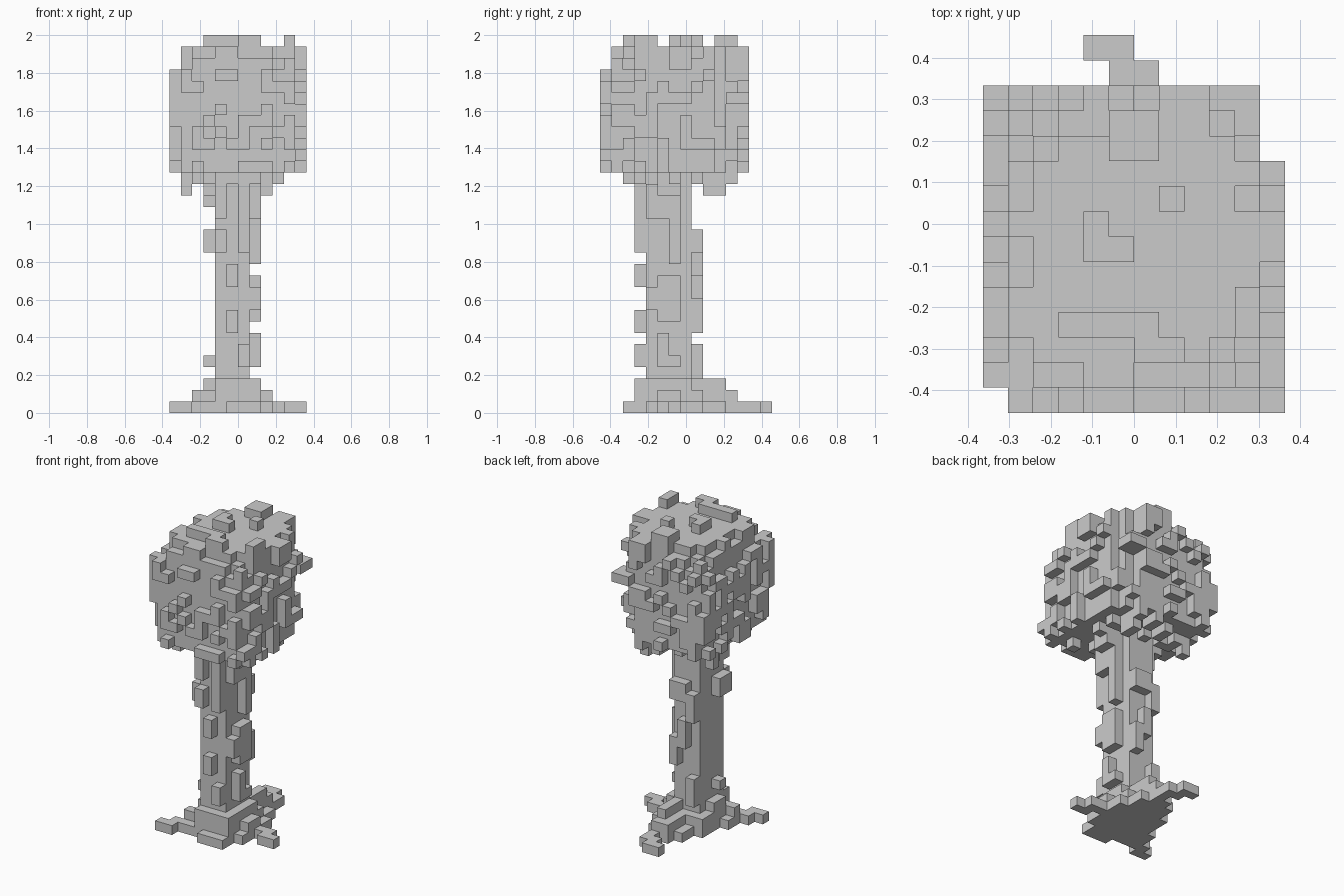
import bpy
import bmesh
import random
from itertools import product
from mathutils import Vector

random.seed(11)
CELL = 2 / 33
ORIGIN = Vector((-6, -7.5, 0))
STEPS = [(1, 0, 0), (-1, 0, 0), (0, 1, 0), (0, -1, 0), (0, 0, 1), (0, 0, -1)]

old = bpy.data.objects.get("Cube")
if old:
    bpy.data.objects.remove(old, do_unlink=True)


def block(xs, ys, zs):
    """Grid cells filling the given half-open ranges."""
    return set(product(range(*xs), range(*ys), range(*zs)))


def blocks(*specs):
    return set().union(*(block(*s) for s in specs))


def shift(cell, step):
    return tuple(a + b for a, b in zip(cell, step))


def build(name, cells):
    """Skin a set of cells, keeping only the outward faces."""
    bm = bmesh.new()
    for cell in sorted(cells):
        centre = Vector(cell) + Vector((0.5, 0.5, 0.5)) + ORIGIN
        for step in STEPS:
            if shift(cell, step) in cells:
                continue
            n = Vector(step)
            u = Vector((step[1], step[2], step[0]))
            v = n.cross(u)
            corners = (u + v, v - u, -u - v, u - v)
            bm.faces.new([bm.verts.new((centre + (n + c) / 2) * CELL) for c in corners])
    bmesh.ops.remove_doubles(bm, verts=bm.verts, dist=CELL / 100)
    mesh = bpy.data.meshes.new(name)
    bm.to_mesh(mesh)
    bm.free()
    obj = bpy.data.objects.new(name, mesh)
    bpy.context.collection.objects.link(obj)
    return obj


# Canopy: square-sided block with a rounded top and a ragged outer layer
def in_crown(cell):
    i, j, k = cell
    if k < 30:
        return i + j < 20
    a, b, c = (i - 5.5) / 5, (j - 6) / 5.5, (k - 25.5) / 6
    return a**4 + b**4 + c**4 < 1.18


def can_sprout(cell):
    i, j, k = cell
    underside = k == 20 and 1 < i < 10 and j > 1
    upper_rim = k in (30, 31) and i > 0 and j > 0
    density = 0.25 if k in (21, 22) else 0.43
    return (underside or 20 < k < 30 or upper_rim) and random.random() < density


crown = {c for c in block((1, 11), (1, 12), (21, 32)) if in_crown(c)}
shell = {shift(c, s) for c in crown for s in STEPS} - crown
leaves = {c for c in sorted(shell) if can_sprout(c)}

top_tufts = blocks(
    ((4, 5), (6, 8), (32, 33)), ((5, 6), (6, 7), (32, 33)),
    ((3, 7), (3, 4), (32, 33)), ((6, 8), (2, 3), (32, 33)),
    ((5, 7), (10, 12), (31, 33)), ((7, 8), (8, 9), (32, 33)),
    ((10, 11), (3, 5), (30, 33)))
side_tufts = blocks(
    ((0, 2), (11, 13), (23, 26)), ((11, 12), (0, 2), (22, 23)),
    ((0, 1), (1, 2), (25, 27)), ((0, 1), (1, 2), (28, 30)),
    ((0, 1), (5, 7), (21, 23)), ((7, 9), (0, 1), (21, 22)),
    ((9, 11), (11, 13), (27, 28)), ((10, 12), (6, 8), (30, 32)),
    ((7, 9), (11, 13), (30, 32)), ((4, 6), (1, 2), (30, 32)))
hanging_tufts = blocks(
    ((3, 9), (5, 7), (19, 21)), ((1, 2), (9, 10), (19, 21)),
    ((8, 9), (9, 11), (19, 21)))
build("canopy", crown | leaves | top_tufts | side_tufts | hanging_tufts)

# Trunk: square column with bark ridges on each side
column = block((4, 7), (4, 8), (0, 21))
front_bark = blocks(
    ((6, 7), (3, 4), (14, 21)), ((4, 5), (3, 4), (17, 21)),
    ((4, 5), (3, 4), (14, 16)), ((5, 6), (3, 4), (11, 13)),
    ((5, 6), (3, 4), (7, 9)), ((6, 7), (3, 4), (4, 6)))
back_bark = blocks(
    ((5, 7), (8, 9), (14, 16)), ((4, 5), (8, 9), (12, 15)),
    ((5, 6), (8, 9), (9, 12)), ((6, 7), (8, 9), (7, 10)),
    ((4, 5), (8, 9), (3, 6)))
left_bark = blocks(
    ((7, 8), (4, 6), (17, 20)), ((7, 8), (6, 7), (13, 20)),
    ((7, 8), (5, 7), (8, 12)), ((7, 8), (4, 5), (9, 11)),
    ((7, 8), (5, 6), (4, 7)), ((7, 8), (6, 7), (4, 5)))
right_bark = blocks(
    ((3, 4), (6, 7), (18, 20)), ((3, 4), (4, 6), (14, 16)),
    ((3, 4), (5, 6), (4, 5)))
build("trunk", column | front_bark | back_bark | left_bark | right_bark)

# Root flare: stepped foot with one winding root on each side
foot = blocks(
    ((4, 8), (3, 9), (0, 2)), ((3, 4), (4, 9), (0, 2)),
    ((8, 9), (4, 9), (0, 1)), ((5, 8), (2, 3), (0, 1)),
    ((4, 8), (3, 8), (2, 3)), ((3, 4), (5, 7), (2, 3)),
    ((8, 9), (5, 7), (1, 2)))
right_root = blocks(
    ((0, 2), (2, 3), (0, 1)), ((1, 4), (3, 4), (0, 1)),
    ((2, 4), (4, 6), (0, 1)), ((2, 3), (4, 5), (1, 2)))
left_root = blocks(((8, 11), (6, 7), (0, 1)), ((10, 12), (5, 6), (0, 1)))
back_root = blocks(
    ((4, 8), (9, 11), (0, 1)), ((5, 7), (9, 12), (0, 2)),
    ((6, 7), (8, 11), (2, 3)), ((6, 7), (12, 13), (0, 1)),
    ((5, 7), (13, 14), (0, 1)), ((4, 6), (14, 15), (0, 1)))
build("roots", foot | right_root | left_root | back_root)
